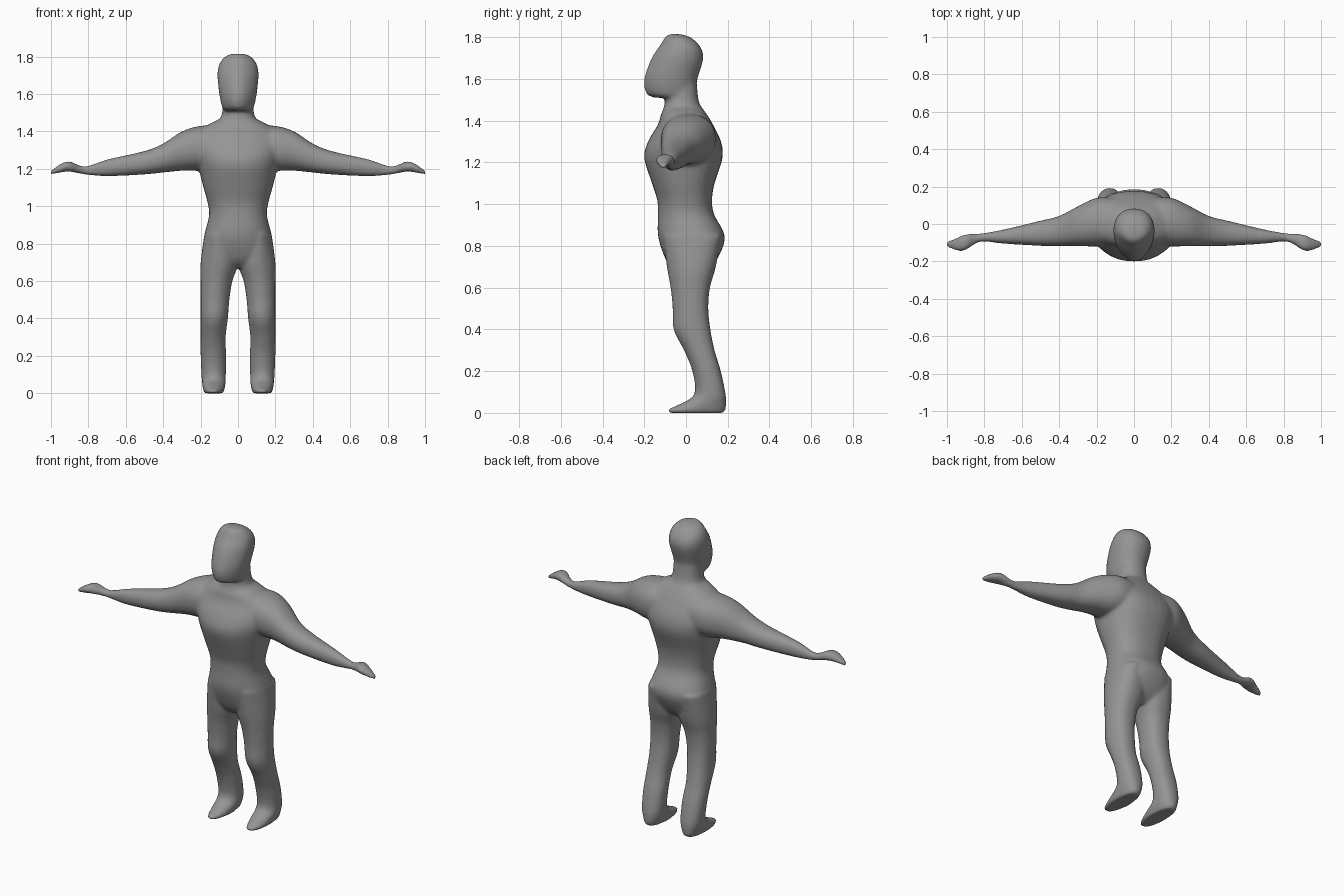
import bpy
import bmesh
from math import cos, sin, pi, copysign
from mathutils import Vector

default = bpy.data.objects.get("Cube")
if default:
    bpy.data.objects.remove(default, do_unlink=True)

SIDES = 32
STEPS = 4


def superellipse(roundness, taper):
    """Unit outline; taper narrows the front (negative second axis)."""
    points = []
    for i in range(SIDES):
        angle = 2 * pi * i / SIDES
        c, s = cos(angle), sin(angle)
        u = copysign(abs(c) ** roundness, c)
        v = copysign(abs(s) ** roundness, s)
        if s < 0:
            u *= 1 - taper * s * s
        points.append((u, v))
    return points


def refine(rows):
    """Catmull-Rom interpolation between the key sections."""
    rows = [Vector(row) for row in rows]
    result = []
    for i in range(len(rows) - 1):
        a, b = rows[max(i - 1, 0)], rows[i]
        c, d = rows[i + 1], rows[min(i + 2, len(rows) - 1)]
        for k in range(STEPS):
            t = k / STEPS
            result.append(b + (c - a) * (t / 2)
                          + (a * 2 - b * 5 + c * 4 - d) * (t * t / 2)
                          + (b * 3 - a - c * 3 + d) * (t * t * t / 2))
    result.append(rows[-1])
    return result


def loft(bm, rows, place, roundness=0.9, taper=0.0):
    """Closed skin through sections: station, low/high of two axes."""
    outline = superellipse(roundness, taper)
    rings = []
    for station, u0, u1, v0, v1 in refine(rows):
        ring = []
        for u, v in outline:
            p = (u0 + u1 + u * (u1 - u0)) / 2
            q = (v0 + v1 + v * (v1 - v0)) / 2
            ring.append(bm.verts.new(place(station, p, q)))
        rings.append(ring)
    for lower, upper in zip(rings, rings[1:]):
        for i in range(SIDES):
            j = (i + 1) % SIDES
            bm.faces.new((lower[i], lower[j], upper[j], upper[i]))
    bm.faces.new(rings[0])
    bm.faces.new(rings[-1])


def centred(rows):
    """Sections given as height, half width, front, back."""
    return [(z, -w, w, front, back) for z, w, front, back in rows]


def upright(side):
    return lambda z, x, y: (side * x, y, z)


def sideways(side):
    return lambda x, y, z: (side * x, y, z)


# Height, half width, front, back
head = centred([
    (1.51, .07, -.15, .03),
    (1.53, .085, -.19, .04),
    (1.6, .1, -.2, .055),
    (1.7, .11, -.165, .083),
    (1.76, .1, -.125, .065),
    (1.8, .07, -.1, .02),
    (1.815, .03, -.08, -.03),
])
neck = centred([
    (1.38, .13, -.12, .1),
    (1.45, .105, -.11, .08),
    (1.5, .085, -.1, .06),
    (1.6, .08, -.1, .05),
])
torso = centred([
    (.67, .09, -.04, .09),
    (.72, .18, -.09, .14),
    (.84, .18, -.133, .187),
    (.95, .155, -.134, .135),
    (1.02, .163, -.138, .125),
    (1.1, .185, -.163, .137),
    (1.22, .215, -.2, .175),
    (1.3, .24, -.182, .168),
    (1.38, .23, -.135, .13),
    (1.43, .17, -.12, .1),
    (1.47, .09, -.1, .07),
])

# Distance from centre, front, back, underside, top
arm = [
    (.1, -.11, .14, 1.2, 1.43),
    (.2, -.12, .14, 1.19, 1.43),
    (.3, -.118, .095, 1.19, 1.4),
    (.4, -.118, .043, 1.18, 1.335),
    (.5, -.117, .018, 1.17, 1.295),
    (.7, -.105, -.03, 1.16, 1.25),
    (.82, -.095, -.05, 1.17, 1.213),
    (.9, -.14, -.055, 1.185, 1.24),
    (.95, -.142, -.075, 1.18, 1.225),
    (1.005, -.12, -.095, 1.168, 1.187),
]

# Height, inner side, outer side, front, back
leg = [
    (.0, .08, .18, -.08, .18),
    (.015, .075, .185, -.09, .19),
    (.04, .068, .19, -.035, .192),
    (.09, .065, .195, .04, .19),
    (.2, .063, .2, .03, .167),
    (.3, .066, .2, -.01, .137),
    (.4, .054, .2, -.06, .117),
    (.5, .046, .2, -.064, .107),
    (.6, .03, .2, -.074, .115),
    (.7, .0, .2, -.092, .143),
    (.85, .02, .18, -.11, .17),
]

bm = bmesh.new()
loft(bm, head, upright(1), taper=.3)
loft(bm, neck, upright(1))
loft(bm, torso, upright(1), roundness=.85, taper=.12)
for side in (-1, 1):
    loft(bm, arm, sideways(side))
    loft(bm, leg, upright(side), roundness=.85, taper=.25)
bmesh.ops.recalc_face_normals(bm, faces=bm.faces)

mesh = bpy.data.meshes.new("body")
bm.to_mesh(mesh)
bm.free()
body = bpy.data.objects.new("body", mesh)
bpy.context.collection.objects.link(body)

# Fuse the parts into one soft skin
fuse = body.modifiers.new("fuse", 'REMESH')
fuse.mode = 'VOXEL'
fuse.voxel_size = 0.009
fuse.use_smooth_shade = True
soften = body.modifiers.new("soften", 'SMOOTH')
soften.factor = 0.5
soften.iterations = 10

# Plain grey skin
grey = bpy.data.materials.new("plain grey")
grey.use_nodes = True
colour = (0.3, 0.3, 0.3, 1)
grey.diffuse_color = colour
grey.node_tree.nodes["Principled BSDF"].inputs["Base Color"].default_value = colour
mesh.materials.append(grey)
for face in mesh.polygons:
    face.use_smooth = True
